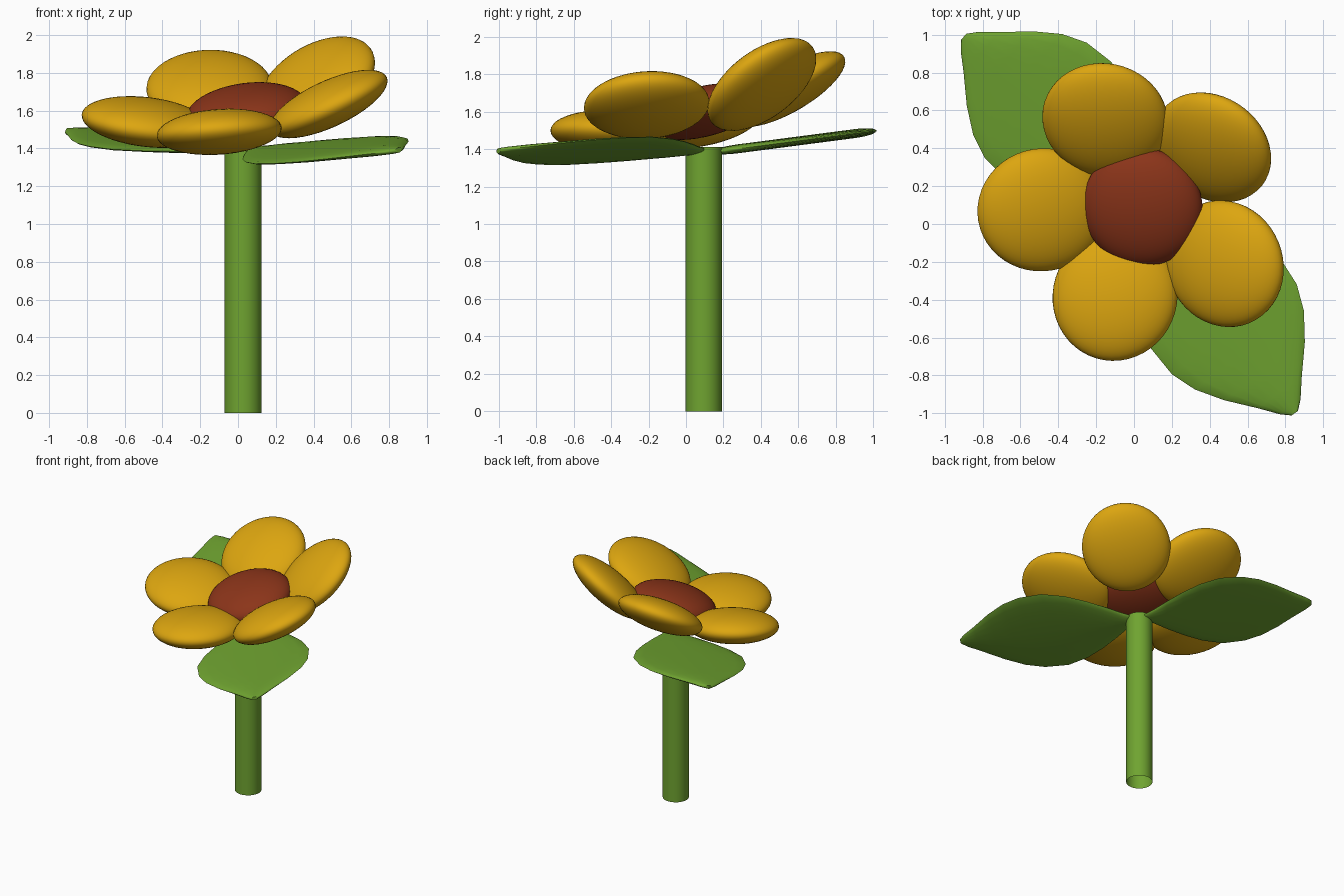
import bpy, math
from mathutils import Vector, Matrix

if "Cube" in bpy.data.objects:
    bpy.data.objects.remove(bpy.data.objects["Cube"])


def material(name, rgb):
    m = bpy.data.materials.new(name)
    m.diffuse_color = (*rgb, 1)
    m.use_nodes = True
    m.node_tree.nodes["Principled BSDF"].inputs["Base Color"].default_value = m.diffuse_color
    return m


yellow = material("petal_yellow", (0.72, 0.38, 0.005))
brown = material("heart_brown", (0.26, 0.035, 0.01))
green = material("leaf_green", (0.16, 0.37, 0.03))

HEART = Vector((0.045, 0.09, 1.6))


def disc(name, centre, slope, radii, mat):
    """Flattened sphere lying on a plane of the given x/y slope, long axis away from the heart."""
    n = Vector((-slope[0], -slope[1], 1)).normalized()
    out = Vector(centre) - HEART
    out.z = 0
    if out.length < 0.01:
        out = Vector((1, 0, 0))
    x = (out - n * out.dot(n)).normalized()
    y = n.cross(x)
    bpy.ops.mesh.primitive_uv_sphere_add(segments=48, ring_count=24, radius=1)
    ob = bpy.context.object
    ob.name = name
    rot = Matrix((x, y, n)).transposed().to_4x4()
    ob.matrix_world = Matrix.Translation(centre) @ rot @ Matrix.Diagonal((*radii, 1))
    ob.data.materials.append(mat)
    bpy.ops.object.shade_smooth()


# Petals: centre, slope of the petal plane
petals = [
    ((-0.152, 0.55, 1.72), (0.05, 0.59)),
    ((0.415, 0.405, 1.745), (0.57, 0.71)),
    ((0.48, -0.21, 1.635), (0.47, 0.09)),
    ((-0.10, -0.38, 1.488), (0.07, -0.04)),
    ((-0.485, 0.075, 1.54), (-0.12, 0.18)),
]
for i, (c, s) in enumerate(petals):
    disc(f"petal_{i + 1}", c, s, (0.345, 0.33, 0.12), yellow)

# Flower heart
disc("flower_heart", HEART, (0.13, 0.24), (0.32, 0.32, 0.13), brown)

# Stem: open tube
bpy.ops.mesh.primitive_cylinder_add(vertices=48, radius=0.098, depth=1.41,
                                    end_fill_type='NOTHING', location=(0.027, 0.094, 0.705))
stem = bpy.context.object
stem.name = "stem"
stem.data.materials.append(green)
bpy.ops.object.shade_smooth()

# Leaves: (fraction of length, half width)
OUTLINE = [(0, 0.015), (0.07, 0.08), (0.15, 0.17), (0.25, 0.27), (0.35, 0.35), (0.47, 0.405),
           (0.6, 0.395), (0.7, 0.345), (0.8, 0.255), (0.9, 0.14), (0.97, 0.065), (1, 0.02)]


def leaf(name, base, tip, slope, width):
    base = Vector(base)
    axis = Vector((tip[0] - base.x, tip[1] - base.y, 0))
    side = Vector((-axis.y, axis.x, 0)).normalized()
    k = 20
    verts, faces = [], []
    for t, w in OUTLINE:
        h = min(0.024, 0.012 + w * 0.1)
        for j in range(k):
            a = 2 * math.pi * j / k
            p = axis * t + side * (w * width * math.cos(a))
            p.z = slope[0] * p.x + slope[1] * p.y + h * math.sin(a)
            verts.append(base + p)
    for r in range(len(OUTLINE) - 1):
        for j in range(k):
            a, b = r * k + j, r * k + (j + 1) % k
            faces.append((a, a + k, b + k, b))
    faces.append(tuple(range(k)))
    faces.append(tuple(reversed(range((len(OUTLINE) - 1) * k, len(OUTLINE) * k))))
    me = bpy.data.meshes.new(name)
    me.from_pydata(verts, [], faces)
    me.materials.append(green)
    ob = bpy.data.objects.new(name, me)
    bpy.context.collection.objects.link(ob)
    bpy.context.view_layer.objects.active = ob
    bpy.ops.object.select_all(action='DESELECT')
    ob.select_set(True)
    # Consistent outward normals
    bpy.ops.object.mode_set(mode='EDIT')
    bpy.ops.mesh.select_all(action='SELECT')
    bpy.ops.mesh.normals_make_consistent(inside=False)
    bpy.ops.object.mode_set(mode='OBJECT')
    bpy.ops.object.shade_smooth_by_angle(angle=math.radians(60))


leaf("front_leaf", (0.05, 0.11, 1.39), (0.85, -1.0), (0.14, 0.10), 1.03)
leaf("back_leaf", (0.05, 0.15, 1.385), (-0.9, 0.99), (0.0, 0.13), 1.03)
